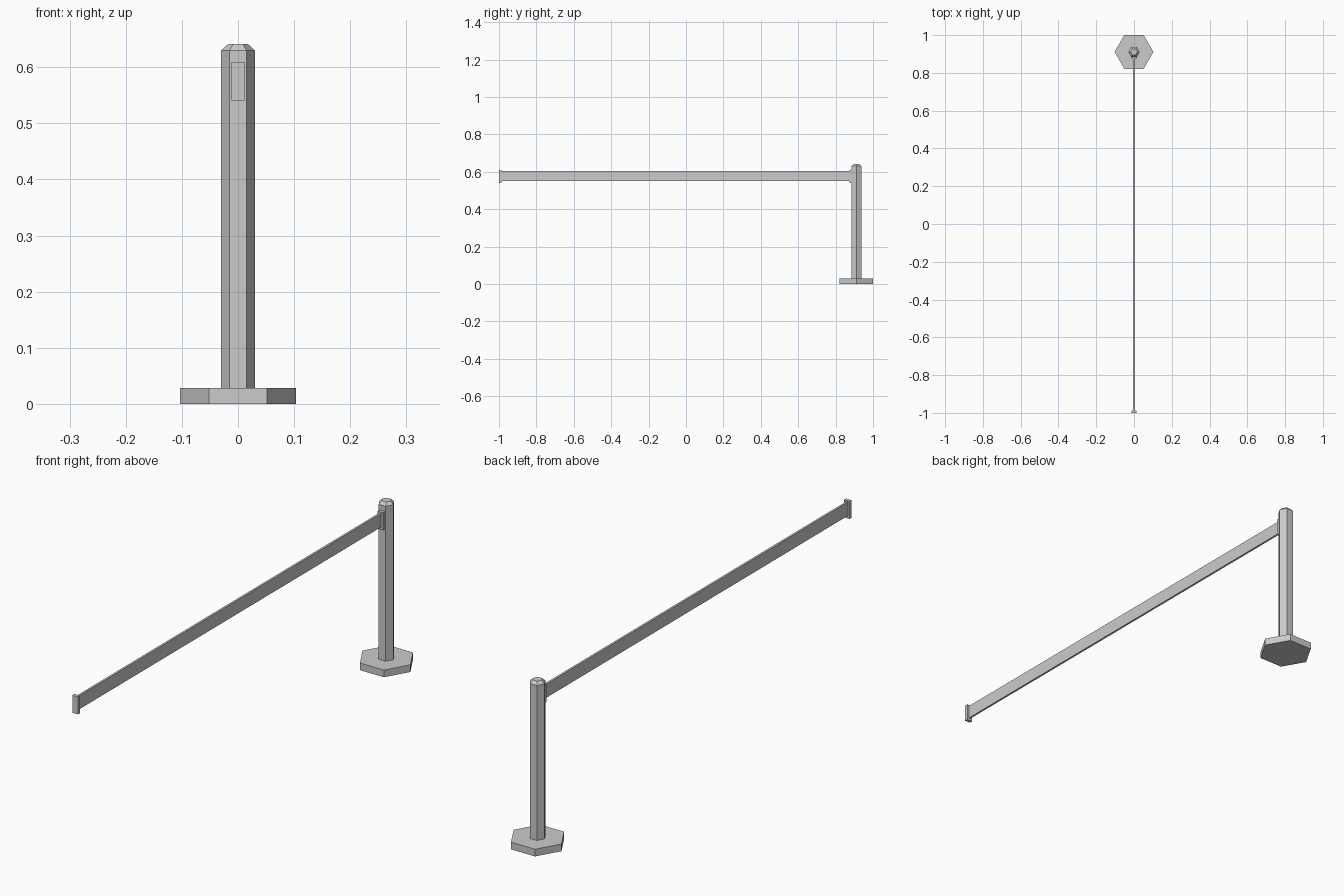
import bpy, bmesh
from math import cos, sin, pi

if "Cube" in bpy.data.objects:
    bpy.data.objects.remove(bpy.data.objects["Cube"])

POST_Y = 0.911


def make_object(name, bm):
    bmesh.ops.recalc_face_normals(bm, faces=bm.faces)
    mesh = bpy.data.meshes.new(name)
    bm.to_mesh(mesh)
    bm.free()
    obj = bpy.data.objects.new(name, mesh)
    bpy.context.collection.objects.link(obj)
    return obj


def hex_stack(name, profile):
    """Closed six-sided solid from (radius, z) rings, corners on the x axis."""
    bm = bmesh.new()
    rings = [[bm.verts.new((r * cos(i * pi / 3), POST_Y + r * sin(i * pi / 3), z))
              for i in range(6)] for r, z in profile]
    for low, high in zip(rings, rings[1:]):
        for i in range(6):
            j = (i + 1) % 6
            bm.faces.new((low[i], low[j], high[j], high[i]))
    bm.faces.new(rings[0])
    bm.faces.new(rings[-1])
    return make_object(name, bm)


def box(name, half_x, y0, y1, z0, z1):
    bm = bmesh.new()
    bmesh.ops.create_cube(bm, size=1)
    for v in bm.verts:
        v.co = (v.co.x * 2 * half_x,
                y1 if v.co.y > 0 else y0,
                z1 if v.co.z > 0 else z0)
    return make_object(name, bm)


# Weighted foot and chamfered post
hex_stack("base", [(0.103, 0), (0.103, 0.028)])
hex_stack("post", [(0.03, 0.028), (0.03, 0.63), (0.018, 0.641)])

# Flat belt stretched out from the post
box("belt", 0.004, -0.99, 0.88, 0.551, 0.604)

# Belt clips: one at the free end, one on the post
box("end_clip", 0.012, -1.0, -0.987, 0.541, 0.609)
box("post_clip", 0.012, 0.873, 0.888, 0.541, 0.609)
